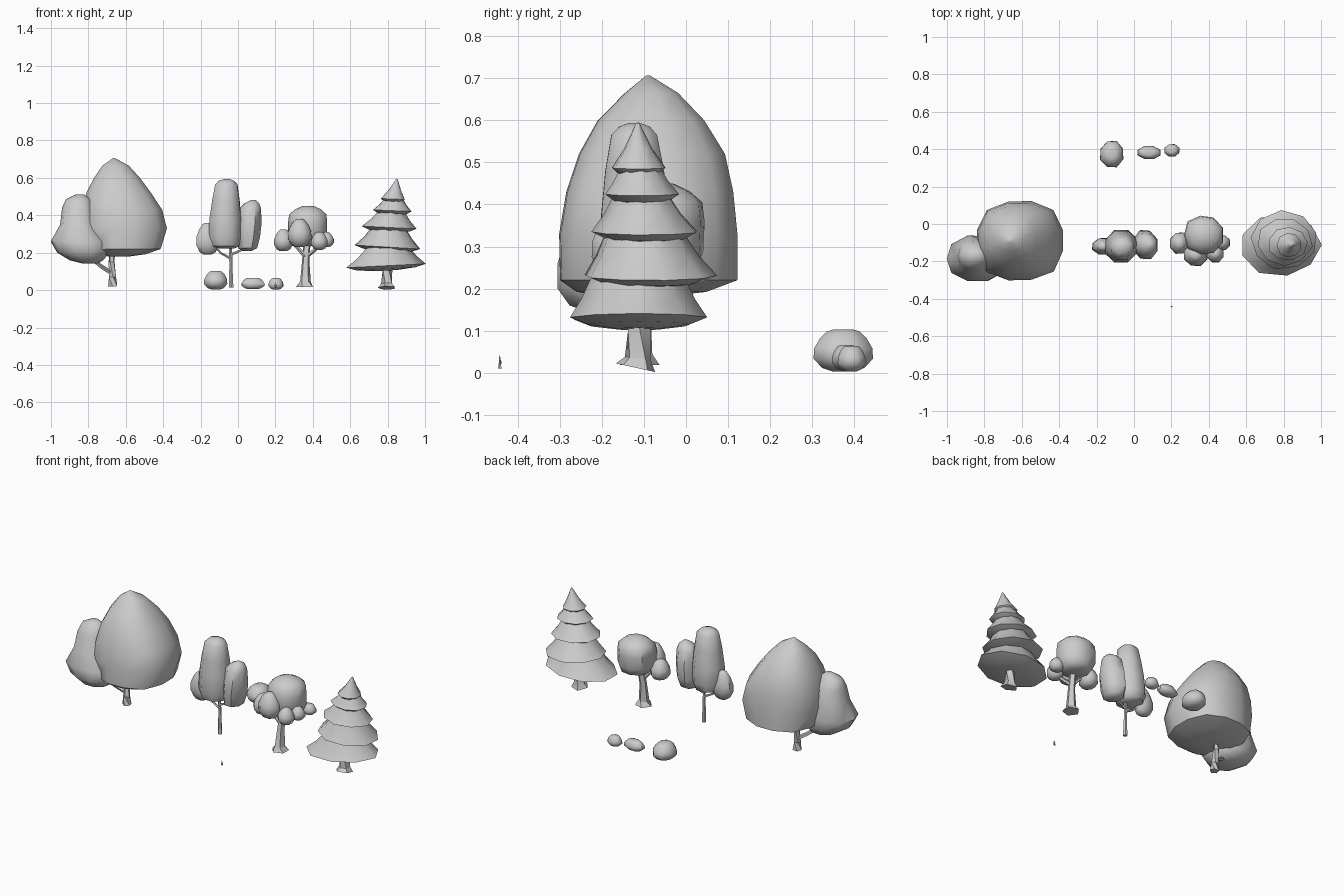
import bpy, bmesh, math, random
from mathutils import Vector

random.seed(4)


def finish(name, bm, angle=50):
    bmesh.ops.recalc_face_normals(bm, faces=bm.faces[:])
    me = bpy.data.meshes.new(name)
    bm.to_mesh(me)
    bm.free()
    ob = bpy.data.objects.new(name, me)
    bpy.context.collection.objects.link(ob)
    bpy.ops.object.select_all(action='DESELECT')
    ob.select_set(True)
    bpy.context.view_layer.objects.active = ob
    bpy.ops.object.shade_smooth_by_angle(angle=math.radians(angle))
    return ob


def skin(bm, rings):
    # bridge successive vertex rings and cap both ends
    n = len(rings[0])
    for a, b in zip(rings, rings[1:]):
        for i in range(n):
            j = (i + 1) % n
            bm.faces.new((a[i], a[j], b[j], b[i]))
    bm.faces.new(rings[0])
    bm.faces.new(rings[-1])


def loft(name, rings, n=10, jitter=0.03, tilt=0.0, phase=0.5, angle=50, power=2.0):
    # rings: (z, centre x, centre y, radius x, radius y); power > 2 gives boxier rings
    bm = bmesh.new()
    wob = [1 + random.uniform(-jitter, jitter) for _ in range(n)]
    loops = []
    for z, cx, cy, rx, ry in rings:
        loop = []
        for i in range(n):
            a = 2 * math.pi * (i + phase) / n
            c, s = math.cos(a), math.sin(a)
            k = wob[i] / (abs(c) ** power + abs(s) ** power) ** (1 / power)
            x, y = rx * k * c, ry * k * s
            loop.append(bm.verts.new((cx + x, cy + y, z + tilt * x)))
        loops.append(loop)
    skin(bm, loops)
    return finish(name, bm, angle)


def span(name, levels, n=10, **kw):
    # levels: (z, x min, x max, y min, y max)
    return loft(name, [(z, (a + b) / 2, (c + d) / 2, (b - a) / 2, (d - c) / 2)
                       for z, a, b, c, d in levels], n=n, **kw)


def blob(name, x, y, z, n=8, top=0.45, low=0.7):
    # rounded clump filling the given x, y, z ranges
    prof = [(0, .35), (.08, low), (.3, 1), (.55, .98), (.8, .5 + top / 2), (.95, top), (1, top * .6)]
    cx, cy = sum(x) / 2, sum(y) / 2
    return loft(name, [(z[0] + t * (z[1] - z[0]), cx, cy, r * (x[1] - x[0]) / 2 * 1.05,
                        r * (y[1] - y[0]) / 2 * 1.05) for t, r in prof], n=n)


def tube(name, pts, n=5):
    # pts: (x, y, z, radius)
    bm = bmesh.new()
    P = [Vector(p[:3]) for p in pts]
    loops = []
    for k, p in enumerate(P):
        d = P[min(k + 1, len(P) - 1)] - P[max(k - 1, 0)]
        q = d.to_track_quat('Z', 'Y')
        loops.append([bm.verts.new(p + q @ Vector((pts[k][3] * math.cos(2 * math.pi * i / n),
                      pts[k][3] * math.sin(2 * math.pi * i / n), 0))) for i in range(n)])
    skin(bm, loops)
    return finish(name, bm, 30)


# Large broad tree
span("large_crown", [
    (.180, -.69, -.58, -.17, -.06), (.192, -.77, -.49, -.26, .05), (.22, -.82, -.41, -.30, .125),
    (.33, -.842, -.376, -.302, .125), (.43, -.835, -.402, -.285, .115), (.52, -.81, -.462, -.255, .095),
    (.60, -.77, -.522, -.21, .045), (.665, -.725, -.582, -.145, -.018), (.706, -.668, -.658, -.095, -.085)],
    n=12, power=2.7, jitter=.015)
span("large_side_crown", [
    (.142, -.83, -.75, -.23, -.15), (.16, -.90, -.72, -.28, -.09), (.20, -.965, -.685, -.31, -.06),
    (.26, -1.0, -.68, -.31, -.06), (.35, -.95, -.755, -.28, -.07), (.44, -.94, -.765, -.25, -.09),
    (.485, -.92, -.785, -.225, -.12), (.51, -.87, -.82, -.19, -.15)], n=10, power=2.3, jitter=.015, phase=0)
tube("large_trunk", [(-.67, -.11, .02, .026), (-.672, -.11, .07, .02), (-.675, -.1, .15, .017), (-.67, -.1, .27, .014)])
tube("large_branch", [(-.674, -.105, .09, .013), (-.73, -.13, .125, .012), (-.80, -.17, .18, .009)])

# Slim tree with three tall clumps
span("slim_crown", [
    (.222, -.10, -.02, -.15, -.08), (.235, -.145, .01, -.195, -.045), (.28, -.162, .025, -.21, -.03),
    (.38, -.157, .022, -.205, -.035), (.48, -.142, .012, -.195, -.05), (.565, -.125, .0, -.18, -.067),
    (.585, -.105, -.02, -.16, -.085), (.594, -.075, -.045, -.135, -.11)], n=8, power=2.3)
span("slim_right_crown", [
    (.21, .02, .075, -.14, -.08), (.225, .0, .105, -.175, -.05), (.28, -.005, .12, -.19, -.03),
    (.36, .0, .13, -.19, -.035), (.44, .01, .125, -.17, -.05), (.465, .035, .115, -.15, -.07),
    (.482, .07, .095, -.125, -.1)], n=8, power=2.3)
blob("slim_left_crown", (-.225, -.10), (-.165, -.075), (.19, .36))
tube("slim_trunk", [(-.037, -.12, .015, .013), (-.038, -.12, .12, .009), (-.04, -.12, .28, .008)])
tube("slim_branch_left", [(-.04, -.12, .17, .007), (-.09, -.12, .197, .006), (-.13, -.12, .24, .005)])
tube("slim_branch_right", [(-.038, -.12, .19, .007), (.01, -.115, .21, .006), (.05, -.11, .25, .005)])

# Round tree with small clumps around the crown
span("round_crown", [
    (.235, .33, .42, -.10, -.01), (.25, .29, .46, -.145, .03), (.29, .268, .478, -.165, .045),
    (.36, .266, .478, -.165, .048), (.405, .272, .474, -.155, .042), (.432, .305, .445, -.125, .01),
    (.45, .345, .405, -.09, -.03)], n=9, power=2.3)
for part, x, y, z in (
        ("front", (.265, .395), (-.225, -.105), (.23, .38)),
        ("left", (.19, .295), (-.16, -.045), (.208, .325)),
        ("front_right", (.39, .48), (-.205, -.11), (.215, .312)),
        ("right", (.43, .513), (-.14, -.06), (.23, .31))):
    blob("round_" + part + "_clump", x, y, z)
tube("round_trunk", [(.36, -.11, .018, .05), (.36, -.11, .045, .03), (.362, -.105, .15, .021), (.37, -.08, .28, .02)])
tube("round_branch_left", [(.36, -.107, .18, .012), (.31, -.11, .235, .01), (.27, -.11, .265, .008)])
tube("round_branch_right", [(.365, -.1, .18, .012), (.41, -.13, .215, .01), (.44, -.15, .25, .008)])

# Conifer: flared skirts stacked with a slight lean
tiers = [  # rim z, x, y, rim rx, rim ry, top z, top x, top r, tilt
    (.13, .782, -.112, .218, .168, .235, .795, .11, .05),
    (.23, .803, -.085, .182, .157, .345, .81, .086, -.06),
    (.335, .805, -.095, .148, .13, .435, .822, .06, -.05),
    (.425, .824, -.106, .107, .09, .50, .835, .042, -.04),
    (.487, .830, -.113, .066, .066, .594, .85, .004, -.04)]
for k, (z, x, y, rx, ry, tz, tx, tr, tilt) in enumerate(tiers):
    ty = y * .5 - .058
    h = tz - z
    mx, my = (rx + tr) / 2, (ry + tr) / 2
    loft(f"conifer_tier_{k + 1}", [
        (z - .026, x, y, rx * .3, ry * .3), (z - .016, x, y, rx * .75, ry * .75), (z, x, y, rx, ry),
        (z + h * .42, (x + tx) / 2, (y + ty) / 2, mx, my), (tz, tx, ty, tr, tr)],
        n=9, tilt=tilt, phase=k * .37, angle=45)
tube("conifer_trunk", [(.797, -.12, .012, .05), (.797, -.115, .035, .032), (.797, -.112, .1, .028), (.80, -.11, .2, .025)])

# Low bushes behind the trees
blob("bush_large", (-.182, -.055), (.303, .445), (.003, .103), top=.55)
blob("bush_wide", (.018, .142), (.345, .417), (.005, .066), top=.6)
blob("bush_small", (.162, .243), (.36, .427), (.003, .064), top=.6)

# Tiny grass blades in front
for k, (x, y, h) in enumerate(((.198, -.443, .042), (.204, -.441, .03))):
    tube(f"grass_blade_{k + 1}", [(x, y, .01, .004), (x, y, .026, .003), (x + .002, y, h, .001)], n=3)
